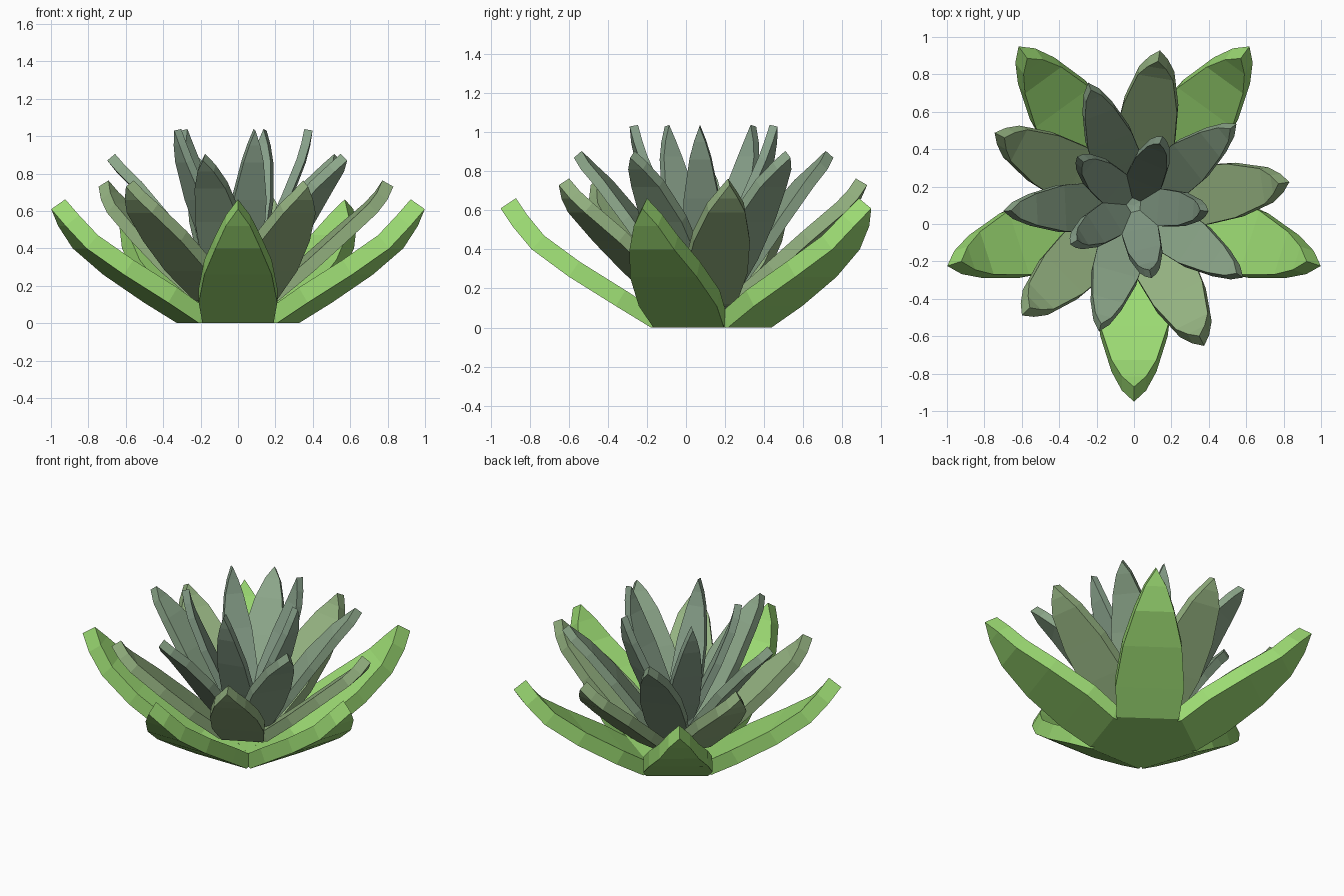
import bpy, bmesh
from math import radians, hypot

if "Cube" in bpy.data.objects:
    bpy.data.objects.remove(bpy.data.objects["Cube"])

CENTRE = (0, 0.1, 0)


def leaf_mesh(name, rows, thick, mat):
    """Thick tapering leaf along +x. rows: (radius, height, half width) of the underside."""
    bm = bmesh.new()
    rings = []
    for i, (r, z, w) in enumerate(rows):
        a, b = rows[max(i - 1, 0)], rows[min(i + 1, len(rows) - 1)]
        dr, dz = b[0] - a[0], b[1] - a[1]
        n = hypot(dr, dz)
        ur, uz = r - dz / n * thick, z + dr / n * thick
        rings.append([bm.verts.new(p) for p in
                      ((r, -w, z), (r, w, z), (ur, w, uz), (ur, -w, uz))])
    for p, q in zip(rings, rings[1:]):
        for k in range(4):
            m = (k + 1) % 4
            bm.faces.new((p[k], p[m], q[m], q[k]))
    bm.faces.new(rings[0])
    bm.faces.new(rings[-1])
    bmesh.ops.remove_doubles(bm, verts=bm.verts, dist=0.0005)
    bmesh.ops.recalc_face_normals(bm, faces=bm.faces)
    me = bpy.data.meshes.new(name)
    bm.to_mesh(me)
    bm.free()
    me.materials.append(mat)
    return me


# Whorls of five leaves: name, first angle, thickness, colour, underside rows
WHORLS = [
    ("outer_leaf", 54, 0.095, (0.33, 0.70, 0.17),
     [(0, 0, .12), (.28, 0, .19), (.46, .11, .21), (.70, .26, .18),
      (.89, .40, .12), (.99, .52, .065), (1.05, .61, 0)]),
    ("middle_leaf", 8.5, 0.068, (0.30, 0.45, 0.22),
     [(.03, .08, .08), (.20, .12, .13), (.39, .28, .16), (.57, .44, .145),
      (.74, .59, .095), (.80, .66, .05), (.84, .73, 0)]),
    ("inner_leaf", 38.5, 0.055, (0.26, 0.38, 0.25),
     [(.02, .13, .06), (.13, .16, .10), (.27, .35, .13), (.41, .54, .125),
      (.56, .72, .085), (.65, .81, .045), (.70, .87, 0)]),
    ("heart_leaf", 67.5, 0.045, (0.25, 0.36, 0.26),
     [(.01, .20, .04), (.07, .22, .07), (.17, .42, .10), (.28, .66, .09),
      (.36, .86, .055), (.385, .95, .03), (.40, 1.03, 0)]),
]

for name, start, thick, col, rows in WHORLS:
    mat = bpy.data.materials.new(name + "_green")
    mat.diffuse_color = (*col, 1)
    mat.use_nodes = True
    mat.node_tree.nodes["Principled BSDF"].inputs["Base Color"].default_value = mat.diffuse_color
    mesh = leaf_mesh(name, rows, thick, mat)
    for k in range(5):
        ob = bpy.data.objects.new(f"{name}_{k + 1}", mesh)
        ob.location = CENTRE
        ob.rotation_euler.z = radians(start + 72 * k)
        bpy.context.collection.objects.link(ob)
